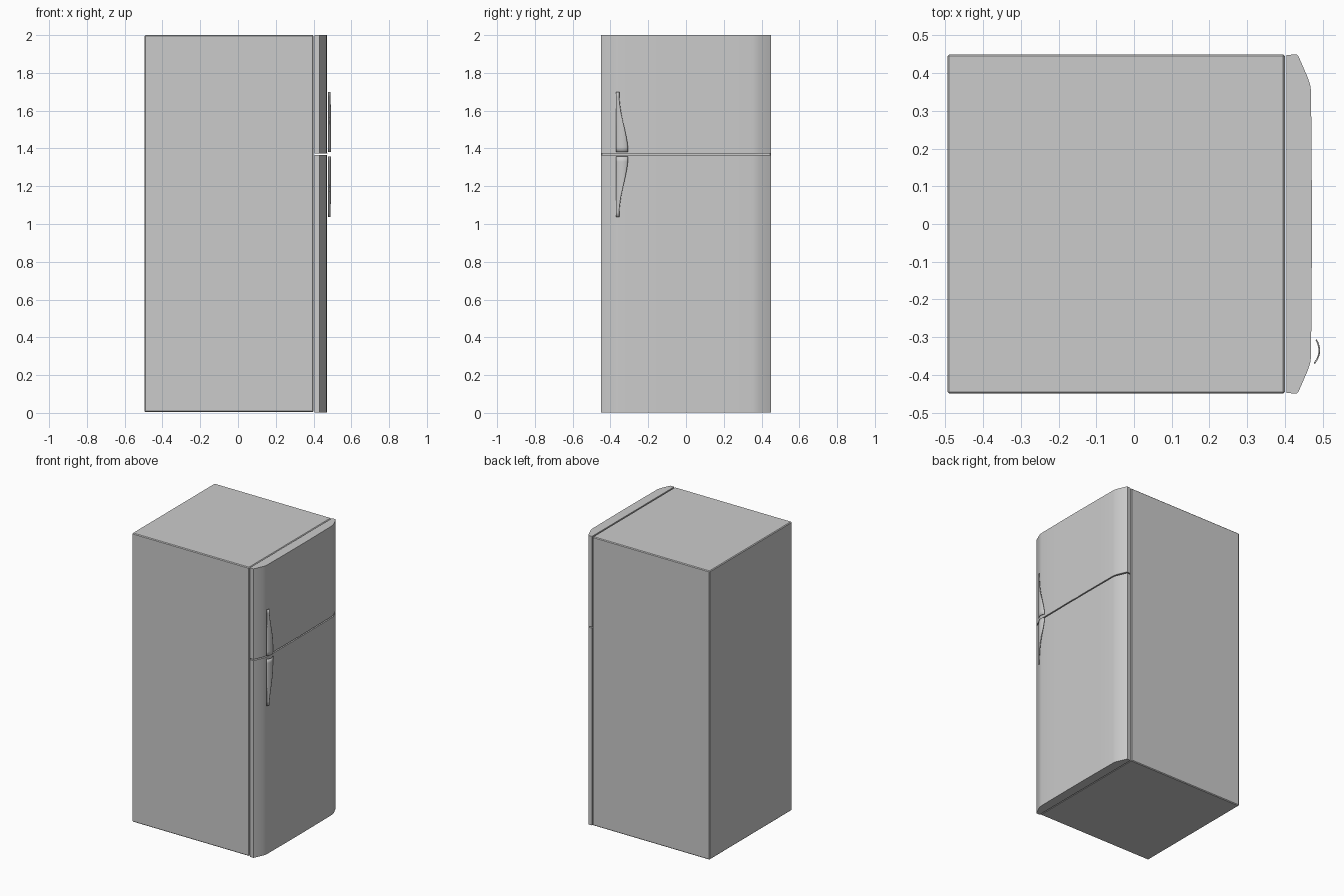
import bpy, bmesh, math

cube = bpy.data.objects.get("Cube")
if cube:
    bpy.data.objects.remove(cube, do_unlink=True)

grey = bpy.data.materials.new("appliance grey")
grey.use_nodes = True
colour = (0.6, 0.6, 0.6, 1)
grey.diffuse_color = colour
grey.node_tree.nodes["Principled BSDF"].inputs["Base Color"].default_value = colour


def make_object(name, bm, smooth_angle):
    bmesh.ops.recalc_face_normals(bm, faces=bm.faces)
    mesh = bpy.data.meshes.new(name)
    bm.to_mesh(mesh)
    bm.free()
    mesh.materials.append(grey)
    obj = bpy.data.objects.new(name, mesh)
    bpy.context.collection.objects.link(obj)
    bpy.ops.object.select_all(action="DESELECT")
    obj.select_set(True)
    bpy.context.view_layer.objects.active = obj
    bpy.ops.object.shade_smooth_by_angle(angle=math.radians(smooth_angle))
    return obj


# Cabinet: a box with finely bevelled edges
def cabinet(x0, x1, half_y, z0, z1):
    bm = bmesh.new()
    bmesh.ops.create_cube(bm, size=1)
    for v in bm.verts:
        v.co.x = x1 if v.co.x > 0 else x0
        v.co.y = math.copysign(half_y, v.co.y)
        v.co.z = z1 if v.co.z > 0 else z0
    bmesh.ops.bevel(bm, geom=bm.edges[:], offset=0.005, segments=1, affect="EDGES")
    make_object("cabinet", bm, 20)


# Door: plan profile with chamfered, softly curved corners, extruded upward
half_profile = [(0.405, 0.448), (0.432, 0.45), (0.437, 0.443), (0.461, 0.388),
                (0.467, 0.37), (0.4695, 0.352), (0.4705, 0.23), (0.4715, 0.1)]


def door(name, z0, z1):
    outline = half_profile + [(x, -y) for x, y in reversed(half_profile)]
    bm = bmesh.new()
    base = bm.faces.new([bm.verts.new((x, y, z0)) for x, y in outline])
    top = bmesh.ops.extrude_face_region(bm, geom=[base])["geom"]
    for v in top:
        if isinstance(v, bmesh.types.BMVert):
            v.co.z = z1
    make_object(name, bm, 35)


# Handle: thin plate arched across its width, flaring towards the door gap
def handle(name, z_wide, z_narrow, rows=12, cols=8):
    bm = bmesh.new()
    grid = []
    for i in range(rows + 1):
        t = i / rows
        width = 0.016 + 0.047 * (0.5 + 0.5 * math.cos(math.pi * t ** 0.9))
        row = []
        for j in range(cols + 1):
            y = -0.37 + width * j / cols
            x = 0.4915 - 11 * (y + 0.335) ** 2
            row.append(bm.verts.new((x, y, z_wide + (z_narrow - z_wide) * t)))
        grid.append(row)
    for a, b in zip(grid, grid[1:]):
        for j in range(cols):
            bm.faces.new((a[j], a[j + 1], b[j + 1], b[j]))
    obj = make_object(name, bm, 35)
    plate = obj.modifiers.new("plate thickness", "SOLIDIFY")
    plate.thickness = 0.004
    plate.offset = 0


cabinet(-0.495, 0.4, 0.45, 0.005, 2.0)
door("freezer_door", 1.374, 2.0)
door("fridge_door", 0.003, 1.366)
handle("freezer_handle", 1.38, 1.70)
handle("fridge_handle", 1.357, 1.036)

# Small badge plate in the middle of the freezer door
bm = bmesh.new()
bmesh.ops.create_cube(bm, size=1)
for v in bm.verts:
    v.co = (0.4715 + v.co.x * 0.002, v.co.y * 0.03, 1.372 + v.co.z * 0.004)
make_object("door_gap_strip", bm, 20)
